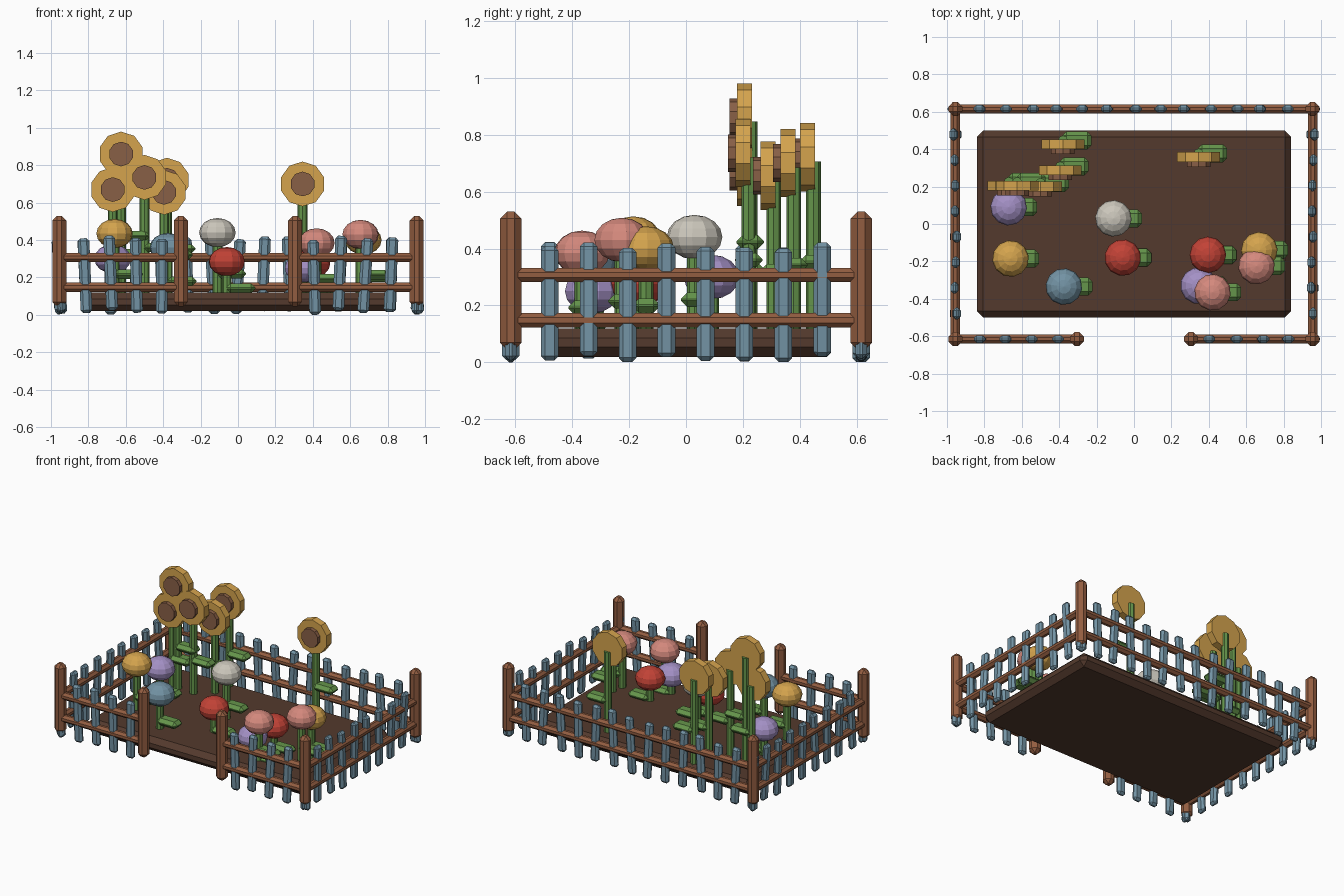
import bpy, bmesh, random
from math import radians, pi
from mathutils import Matrix, Vector

random.seed(4)
cube = bpy.data.objects.get("Cube")
if cube:
    bpy.data.objects.remove(cube, do_unlink=True)


def material(name, rgb):
    m = bpy.data.materials.new(name)
    m.use_nodes = True
    color = (*rgb, 1)
    m.diffuse_color = color
    bsdf = next(n for n in m.node_tree.nodes if n.type == 'BSDF_PRINCIPLED')
    bsdf.inputs["Base Color"].default_value = color
    bsdf.inputs["Roughness"].default_value = 0.9
    return m


WOOD = material("wood brown", (.29, .11, .052))
BLUE = material("dusty blue", (.17, .29, .37))
SOIL = material("dark soil", (.088, .042, .026))
GREEN = material("leaf green", (.13, .30, .07))
GOLD = material("petal gold", (.66, .37, .075))
SEED = material("seed brown", (.25, .115, .062))
PURPLE = material("lilac", (.37, .28, .56))
WHITE = material("off white", (.60, .57, .50))
RED = material("flower red", (.54, .055, .037))
PINK = material("salmon pink", (.66, .25, .205))


def finish(name, bm, mat, loc, rot=None):
    me = bpy.data.meshes.new(name)
    bm.to_mesh(me)
    bm.free()
    me.materials.append(mat)
    ob = bpy.data.objects.new(name, me)
    ob.location = loc
    if rot:
        ob.rotation_euler = rot
    bpy.context.collection.objects.link(ob)
    return ob


def chamfer_box(name, mat, loc, size, bevel, rot=None):
    bm = bmesh.new()
    bmesh.ops.create_cube(bm, size=1, matrix=Matrix.Diagonal((*size, 1)))
    bmesh.ops.bevel(bm, geom=bm.edges[:], offset=bevel, segments=1, affect='EDGES')
    return finish(name, bm, mat, loc, rot)


def cylinder(name, mat, loc, radius, depth, sides, rot=None):
    bm = bmesh.new()
    bmesh.ops.create_cone(bm, cap_ends=True, segments=sides, radius1=radius,
                          radius2=radius, depth=depth)
    return finish(name, bm, mat, loc, rot)


# Soil bed
chamfer_box("soil_bed", SOIL, (0, 0, .07), (1.68, 1.0, .10), .034)

# Fence posts: four corners and two at the entrance
FX, FY, GATE = .955, .615, .305
for x, y in [(-FX, -FY), (FX, -FY), (-FX, FY), (FX, FY), (-GATE, -FY), (GATE, -FY)]:
    chamfer_box("fence_post", WOOD, (x, y, .287), (.075, .075, .485), .025)


# Rails and pickets between two points on the ground
def fence(a, b, count, first=0):
    a, b = Vector(a), Vector(b)
    mid, span = (a + b) / 2, b - a
    along_x = abs(span.x) > abs(span.y)
    length = span.length
    for z in (.148, .307):
        size = (length, .05, .05) if along_x else (.05, length, .05)
        chamfer_box("fence_rail", WOOD, (mid.x, mid.y, z), size, .016)
    for i in range(first, count):
        p = a + span * (i / (count - 1))
        size = (.062, .04, .40) if along_x else (.04, .062, .40)
        chamfer_box("fence_picket", BLUE, (p.x, p.y, .212 + random.uniform(-.012, .012)),
                    size, .015, (0, radians(random.uniform(-4, 4)), 0))


fence((-FX, FY), (FX, FY), 15)
for s in (-1, 1):
    fence((s * FX, -FY), (s * FX, FY), 10)
    fence((s * .27, -FY), (s * FX, -FY), 6, first=1)


# Stem with one leaf half way up
def stem(x, y, top):
    cylinder("flower_stem", GREEN, (x, y, (top + .08) / 2), .026, top - .08, 8)
    chamfer_box("flower_leaf", GREEN, (x + .075, y, top / 2), (.155, .096, .05), .022)


# Sunflowers: a thick gold disc with a raised seed centre facing forward
SUNFLOWERS = [(-.625, .205, .86), (-.67, .205, .67), (-.50, .20, .735),
              (-.38, .427, .72), (-.395, .288, .655), (.345, .358, .70)]
for x, y, z in SUNFLOWERS:
    stem(x, y + .02, z - .015)
    cylinder("sunflower_petals", GOLD, (x, y, z), .12, .052, 10, (pi / 2, 0, 0))
    cylinder("sunflower_centre", SEED, (x, y - .035, z), .066, .035, 10, (pi / 2, 0, 0))

# Round flowers: squashed faceted heads
ROUND_FLOWERS = [
    (PURPLE, -.67, .09, .30), (GOLD, -.66, -.185, .435), (BLUE, -.375, -.335, .36),
    (WHITE, -.11, .03, .44), (RED, -.06, -.18, .285), (RED, .395, -.165, .275),
    (GOLD, .67, -.14, .40), (PINK, .655, -.225, .43), (PURPLE, .345, -.33, .25),
    (PINK, .42, -.365, .385)]
for mat, x, y, z in ROUND_FLOWERS:
    stem(x, y, z)
    bm = bmesh.new()
    bmesh.ops.create_uvsphere(bm, u_segments=12, v_segments=8, radius=1,
                              matrix=Matrix.Diagonal((.098, .098, .078, 1)))
    finish("round_flower_head", bm, mat, (x, y, z), (0, 0, random.uniform(0, 1)))
